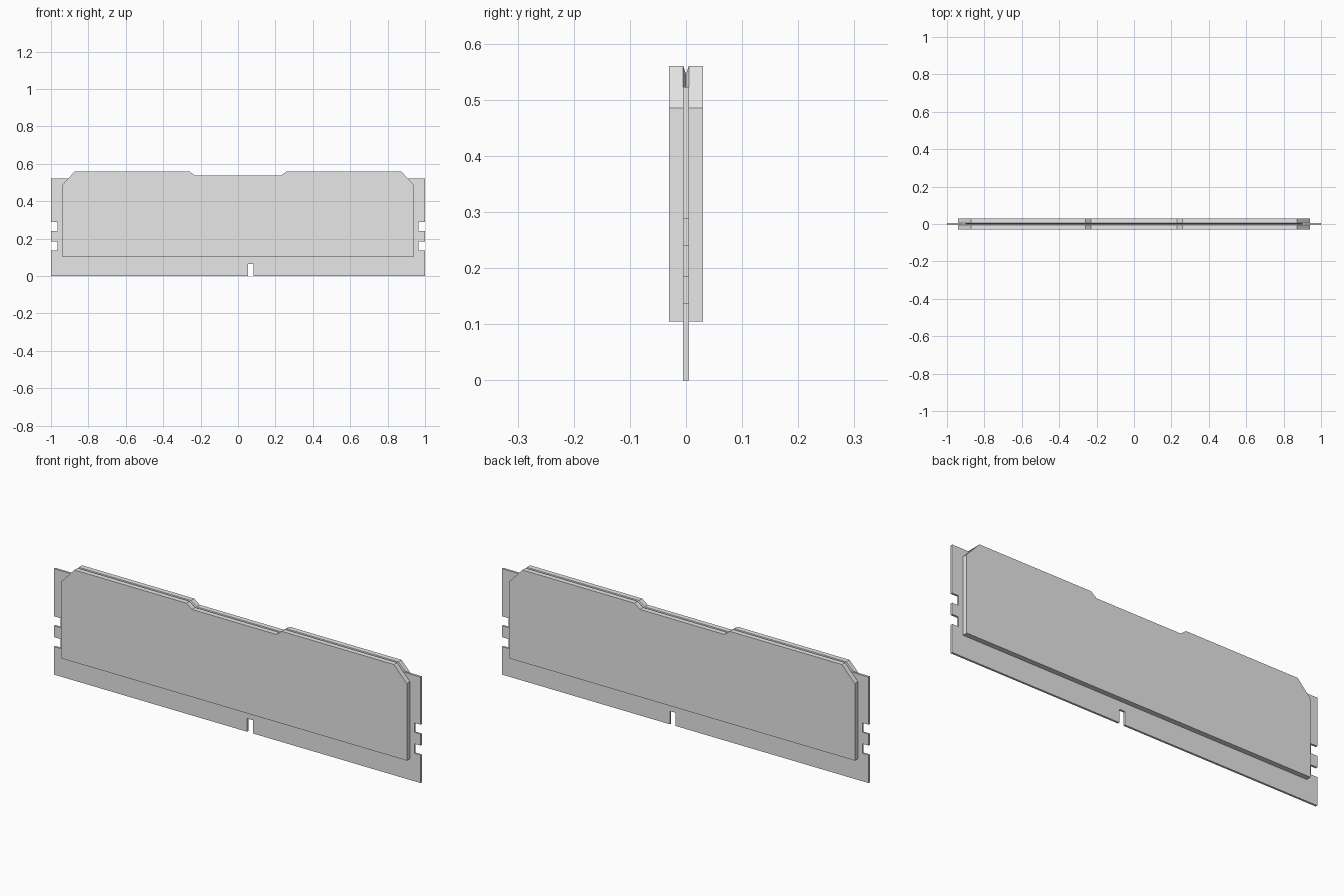
import bpy, bmesh

cube = bpy.data.objects.get("Cube")
if cube:
    bpy.data.objects.remove(cube, do_unlink=True)

GREY = (0.8, 0.8, 0.8, 1.0)
mat = bpy.data.materials.new("plain grey")
mat.use_nodes = True
mat.diffuse_color = GREY
mat.node_tree.nodes["Principled BSDF"].inputs["Base Color"].default_value = GREY

HALF_BOARD = 0.005
HALF_TOTAL = 0.03
GROOVE_DEPTH = 0.015


def make_object(name, bm):
    bmesh.ops.recalc_face_normals(bm, faces=bm.faces)
    mesh = bpy.data.meshes.new(name)
    bm.to_mesh(mesh)
    bm.free()
    mesh.materials.append(mat)
    obj = bpy.data.objects.new(name, mesh)
    bpy.context.collection.objects.link(obj)
    return obj


def extrude_outline(name, outline, y0, y1):
    """Solid slab from an x-z outline between two depths."""
    bm = bmesh.new()
    face = bm.faces.new([bm.verts.new((x, y0, z)) for x, z in outline])
    grown = bmesh.ops.extrude_face_region(bm, geom=[face])["geom"]
    verts = [v for v in grown if isinstance(v, bmesh.types.BMVert)]
    bmesh.ops.translate(bm, verts=verts, vec=(0, y1 - y0, 0))
    return make_object(name, bm)


def mirrored(half):
    """Complete a right-hand outline with its mirror image."""
    return half + [(-x, z) for x, z in reversed(half)]


# Circuit board with side latch notches and an off-centre key slot
side = [(1, 0), (1, 0.138), (0.966, 0.138), (0.966, 0.185), (1, 0.185),
        (1, 0.241), (0.966, 0.241), (0.966, 0.288), (1, 0.288), (1, 0.523)]
key = [(0.053, 0), (0.053, 0.065), (0.084, 0.065), (0.084, 0)]
extrude_outline("circuit_board", mirrored(side) + key, -HALF_BOARD, HALF_BOARD)

# Heat spreader plates, front and back
top_edge = [(0.872, 0.56), (0.26, 0.56), (0.23, 0.537)]
plate = mirrored([(0.942, 0.105), (0.942, 0.485)] + top_edge)
for name, s in (("front_heat_spreader", -1), ("back_heat_spreader", 1)):
    extrude_outline(name, plate, s * HALF_BOARD, s * HALF_TOTAL)

# Shallow V-groove strip joining the plates along the top edge
bm = bmesh.new()
rows = []
for y, drop in ((-HALF_BOARD, 0), (0, GROOVE_DEPTH), (HALF_BOARD, 0)):
    rows.append([bm.verts.new((x, y, z - drop))
                 for x, z in mirrored([(0.92, 0.507)] + top_edge)])
for a, b in zip(rows, rows[1:]):
    for i in range(len(a) - 1):
        bm.faces.new((a[i], a[i + 1], b[i + 1], b[i]))
strip = make_object("top_groove_strip", bm)
if strip.data.polygons[0].normal.z < 0:
    strip.data.flip_normals()
